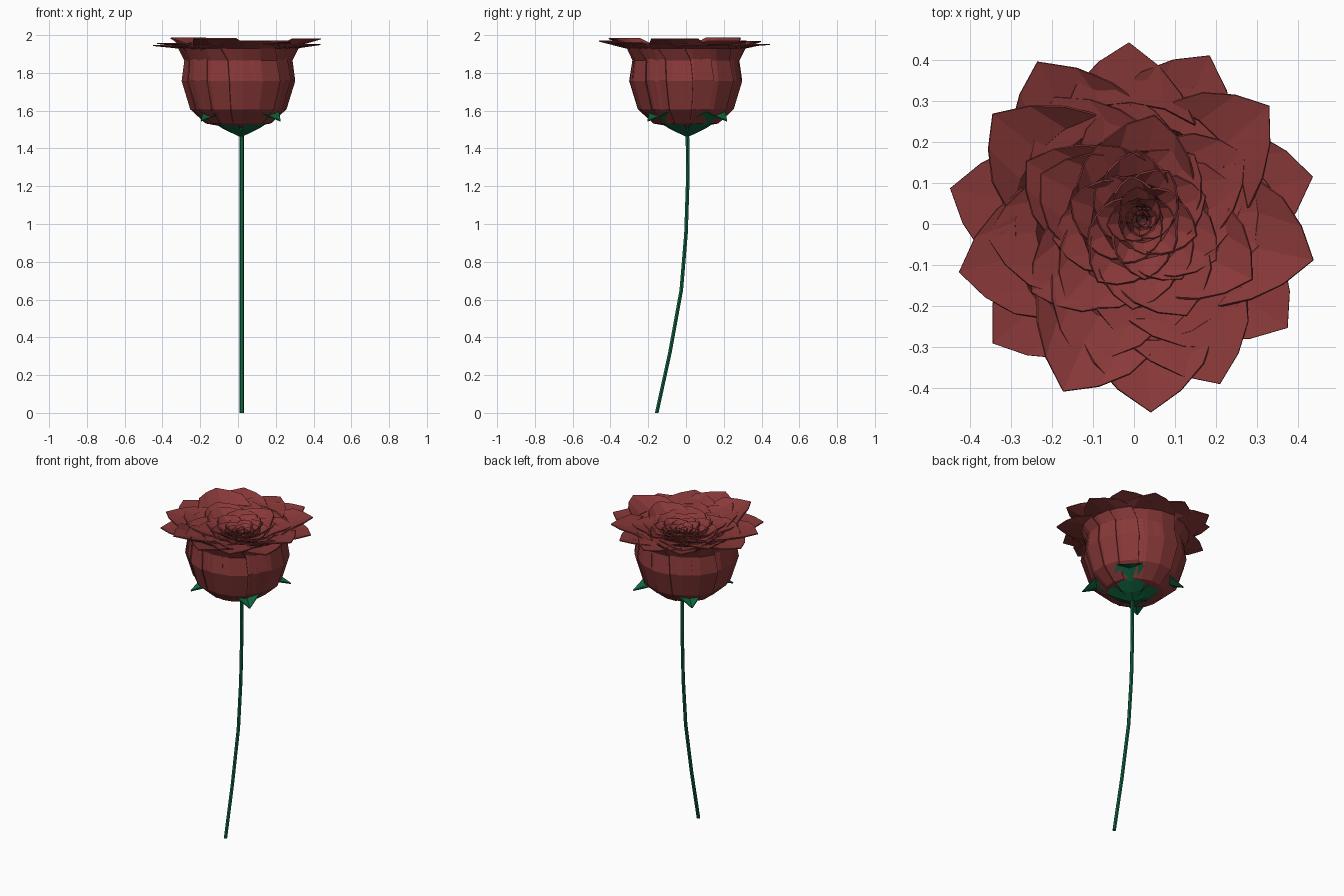
import bpy, math, random

if "Cube" in bpy.data.objects:
    bpy.data.objects.remove(bpy.data.objects["Cube"])

random.seed(4)


def material(name, rgb):
    m = bpy.data.materials.new(name)
    m.diffuse_color = (*rgb, 1)
    m.use_nodes = True
    m.node_tree.nodes["Principled BSDF"].inputs["Base Color"].default_value = m.diffuse_color
    return m


RED = material("petal_red", (0.25, 0.04, 0.04))
GREEN = material("leaf_green", (0.005, 0.13, 0.05))


def add_mesh(name, verts, faces, mat, thickness=0):
    me = bpy.data.meshes.new(name)
    me.from_pydata(verts, [], faces)
    me.materials.append(mat)
    ob = bpy.data.objects.new(name, me)
    bpy.context.collection.objects.link(ob)
    if thickness:
        mod = ob.modifiers.new("thickness", 'SOLIDIFY')
        mod.thickness = thickness
        mod.offset = 0
    return ob


def grid_faces(start, rows, cols):
    return [(start + r * cols + c, start + r * cols + c + 1,
             start + (r + 1) * cols + c + 1, start + (r + 1) * cols + c)
            for r in range(rows - 1) for c in range(cols - 1)]


# Petal profile: radius, height, relative angular width
PROFILE = [(0.03, 1.51, 1), (0.17, 1.535, 1), (0.25, 1.61, 1), (0.295, 1.76, 1),
           (0.28, 1.87, 0.95), (0.31, 1.935, 0.8), (0.365, 1.96, 0.52)]
COLS = 5


def petal(verts, faces, angle, half, scale, top, center, jitter):
    start = len(verts)
    lift = random.uniform(-jitter, jitter)
    for i, (r, z, w) in enumerate(PROFILE):
        for c in range(COLS):
            u = c / (COLS - 1) * 2 - 1
            rr, zz = r, z
            if i == len(PROFILE) - 1:            # pointed, flared tip
                rr += 0.095 * (1 - abs(u))
                zz += lift
            rr *= scale * (1 + 0.04 * u)         # one side tucks under its neighbour
            zz = 1.51 + (zz - 1.51) * (top - 1.51) / 0.45
            a = angle + u * w * half
            verts.append((center[0] + rr * math.cos(a), center[1] + rr * math.sin(a), zz))
    faces.extend(grid_faces(start, len(PROFILE), COLS))


# Rings of petals: count, scale, rim height, first angle in degrees
RINGS = [(7, 1.0, 1.955, 16), (7, 0.97, 1.965, -12), (6, 0.80, 1.955, 5),
         (6, 0.68, 1.95, 33), (5, 0.57, 1.945, 10), (5, 0.47, 1.94, 48),
         (5, 0.385, 1.935, 20), (5, 0.31, 1.93, 60), (5, 0.24, 1.925, 30),
         (4, 0.18, 1.92, 5), (4, 0.13, 1.915, 50), (3, 0.085, 1.91, 20),
         (3, 0.05, 1.905, 80)]
for k, (n, s, top, a0) in enumerate(RINGS):
    verts, faces = [], []
    center = (0.02 * (1 - s), 0.01 * (1 - s))
    for j in range(n):
        ang = math.radians(a0) + j * math.tau / n + random.uniform(-0.04, 0.04)
        petal(verts, faces, ang, 1.6 * math.pi / n, s * random.uniform(0.98, 1.01),
              top, center, 0.022 * s)
    add_mesh(f"petal_ring_{k + 1}", verts, faces, RED, 0.006 if s > 0.2 else 0.003)

# Four sepals on the diagonals: distance, height, half width
SEPAL = [(0.01, 1.465, 0.012), (0.07, 1.485, 0.065), (0.14, 1.52, 0.10),
         (0.21, 1.57, 0.075), (0.295, 1.545, 0.003)]
verts, faces = [], []
for j in range(4):
    a = math.radians(45 + 90 * j)
    start = len(verts)
    for d, z, w in SEPAL:
        for u in (-1, 0, 1):
            x, y = d, u * w
            verts.append((0.015 + x * math.cos(a) - y * math.sin(a),
                          0.007 + x * math.sin(a) + y * math.cos(a),
                          z + abs(u) * w * 0.35))
    faces += grid_faces(start, len(SEPAL), 3)
add_mesh("sepals", verts, faces, GREEN, 0.005)

# Stem: six-sided tube along a gentle bend
PATH = [(-0.155, 0.0), (-0.085, 0.32), (-0.025, 0.65), (0.0, 0.95),
        (0.01, 1.25), (0.007, 1.52)]
verts, faces, S = [], [], 6
for y, z in PATH:
    for c in range(S):
        a = c * math.tau / S
        verts.append((0.02 + 0.011 * math.cos(a), y + 0.011 * math.sin(a), z))
for r in range(len(PATH) - 1):
    for c in range(S):
        d = (c + 1) % S
        faces.append((r * S + c, r * S + d, (r + 1) * S + d, (r + 1) * S + c))
faces += [tuple(reversed(range(S))), tuple(range((len(PATH) - 1) * S, len(PATH) * S))]
add_mesh("stem", verts, faces, GREEN)
